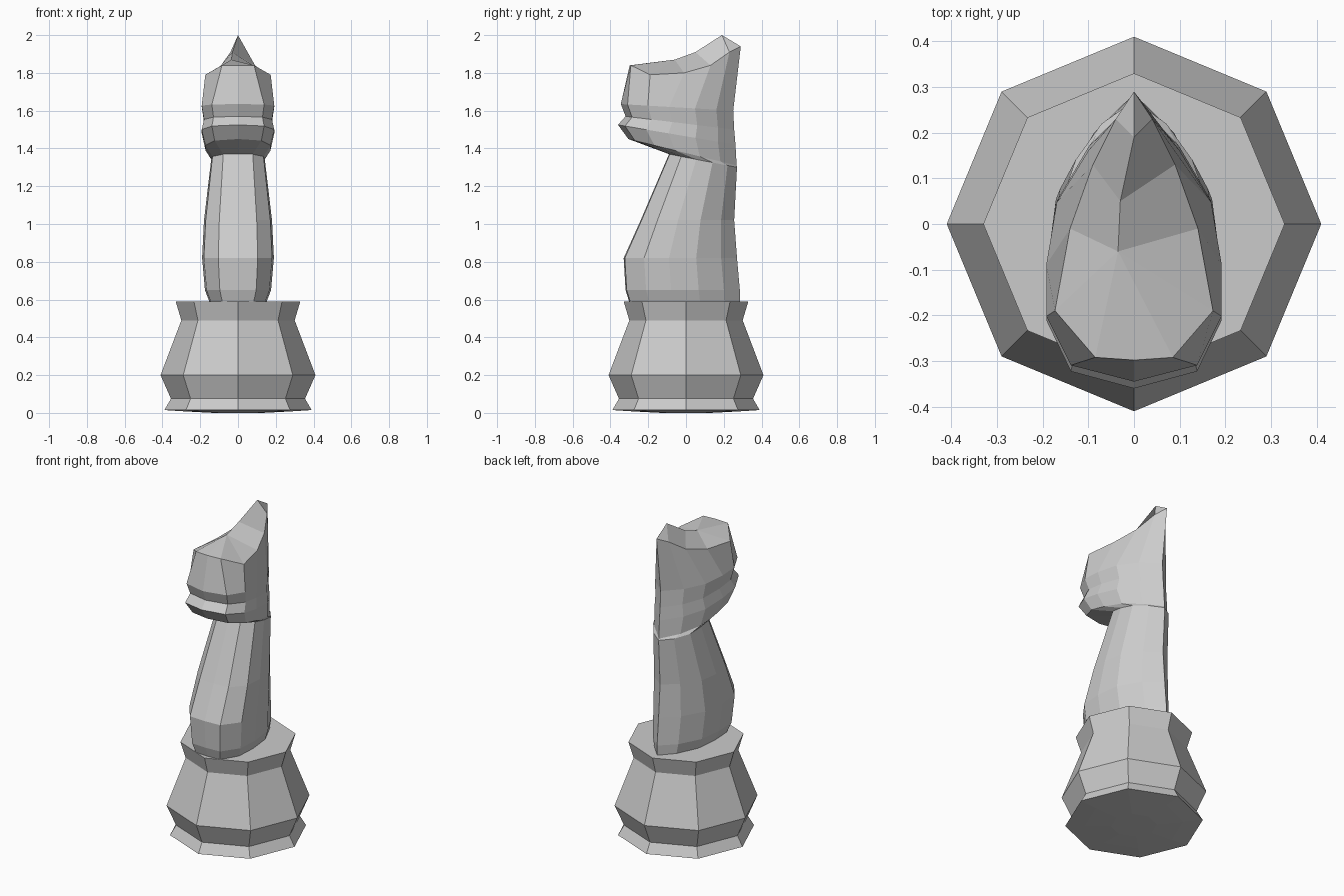
import bpy, bmesh, math

if "Cube" in bpy.data.objects:
    bpy.data.objects.remove(bpy.data.objects["Cube"], do_unlink=True)

GREY = (0.6, 0.6, 0.6, 1)
grey = bpy.data.materials.new("plain grey")
grey.use_nodes = True
grey.diffuse_color = GREY
grey.node_tree.nodes["Principled BSDF"].inputs["Base Color"].default_value = GREY


def loft(name, rings):
    """Skin a stack of equal-length rings, cap both ends, merge collapsed points."""
    bm = bmesh.new()
    loops = [[bm.verts.new(p) for p in ring] for ring in rings]
    n = len(loops[0])
    for low, high in zip(loops, loops[1:]):
        for i in range(n):
            j = (i + 1) % n
            bm.faces.new((low[i], low[j], high[j], high[i]))
    bm.faces.new(loops[0][::-1])
    bm.faces.new(loops[-1])
    bmesh.ops.remove_doubles(bm, verts=bm.verts[:], dist=0.0005)
    bmesh.ops.recalc_face_normals(bm, faces=bm.faces[:])
    mesh = bpy.data.meshes.new(name)
    bm.to_mesh(mesh)
    bm.free()
    mesh.materials.append(grey)
    obj = bpy.data.objects.new(name, mesh)
    bpy.context.scene.collection.objects.link(obj)
    return obj


def mirrored(half):
    """Close a front-to-back half outline into a full ring."""
    return half + [(-x, y, z) for x, y, z in half[-2:0:-1]]


def section(shape, front, back, width, z_front, z_back):
    """Egg-shaped section, pointed at the back and tilted along y."""
    return mirrored([(w * width, front + t * (back - front),
                      z_front + t * (z_back - z_front)) for w, t in shape])


# Octagonal pedestal
profile = [(0.13, 0), (0.28, 0.008), (0.39, 0.015), (0.355, 0.075),
           (0.41, 0.2), (0.30, 0.49), (0.33, 0.59)]
loft("pedestal", [[(r * math.cos(k * math.pi / 4), r * math.sin(k * math.pi / 4), z)
                   for k in range(8)] for r, z in profile])

# Half outlines as (width fraction, front-to-back fraction)
NECK = [(0, 0), (0.55, 0.01), (0.95, 0.18), (1, 0.4), (0.9, 0.64), (0.5, 0.86), (0, 1)]
HEAD = [(0, 0), (0.72, 0.06), (1, 0.24), (1, 0.43), (0.88, 0.66), (0.52, 0.85), (0, 1)]

# Neck and head are one continuous skin
rings = [
    section(NECK, -0.30, 0.285, 0.150, 0.585, 0.585),
    section(NECK, -0.32, 0.285, 0.175, 0.65, 0.65),
    section(NECK, -0.33, 0.27, 0.190, 0.82, 0.82),
    section(NECK, -0.24, 0.255, 0.180, 1.02, 1.02),
    section(NECK, -0.09, 0.27, 0.142, 1.37, 1.30),
    section(HEAD, -0.305, 0.268, 0.172, 1.45, 1.31),     # jaw
    section(HEAD, -0.36, 0.262, 0.192, 1.525, 1.42),     # lower lip
    section(HEAD, -0.32, 0.255, 0.180, 1.57, 1.50),      # mouth groove
    section(HEAD, -0.345, 0.25, 0.192, 1.635, 1.60),     # upper lip
]

# Brow line rising to the back of the ear
rings.append(mirrored([(0, -0.298, 1.84), (0.085, -0.292, 1.84), (0.173, -0.19, 1.79),
                       (0.14, -0.01, 1.80), (0.09, 0.13, 1.84), (0.04, 0.23, 1.91),
                       (0, 0.29, 1.94)]))

# Forehead ridge and ear tip, with ring points collapsed on to it
brow, crest, tip = (-0.035, -0.06, 1.87), (-0.03, 0.05, 1.91), (0, 0.19, 2.0)
right = [brow, brow, brow, brow, crest, tip, tip]
ridge = right + right[-2:0:-1]
bm_rings = rings + [ridge]
horse = loft("horse_neck_and_head", bm_rings)
